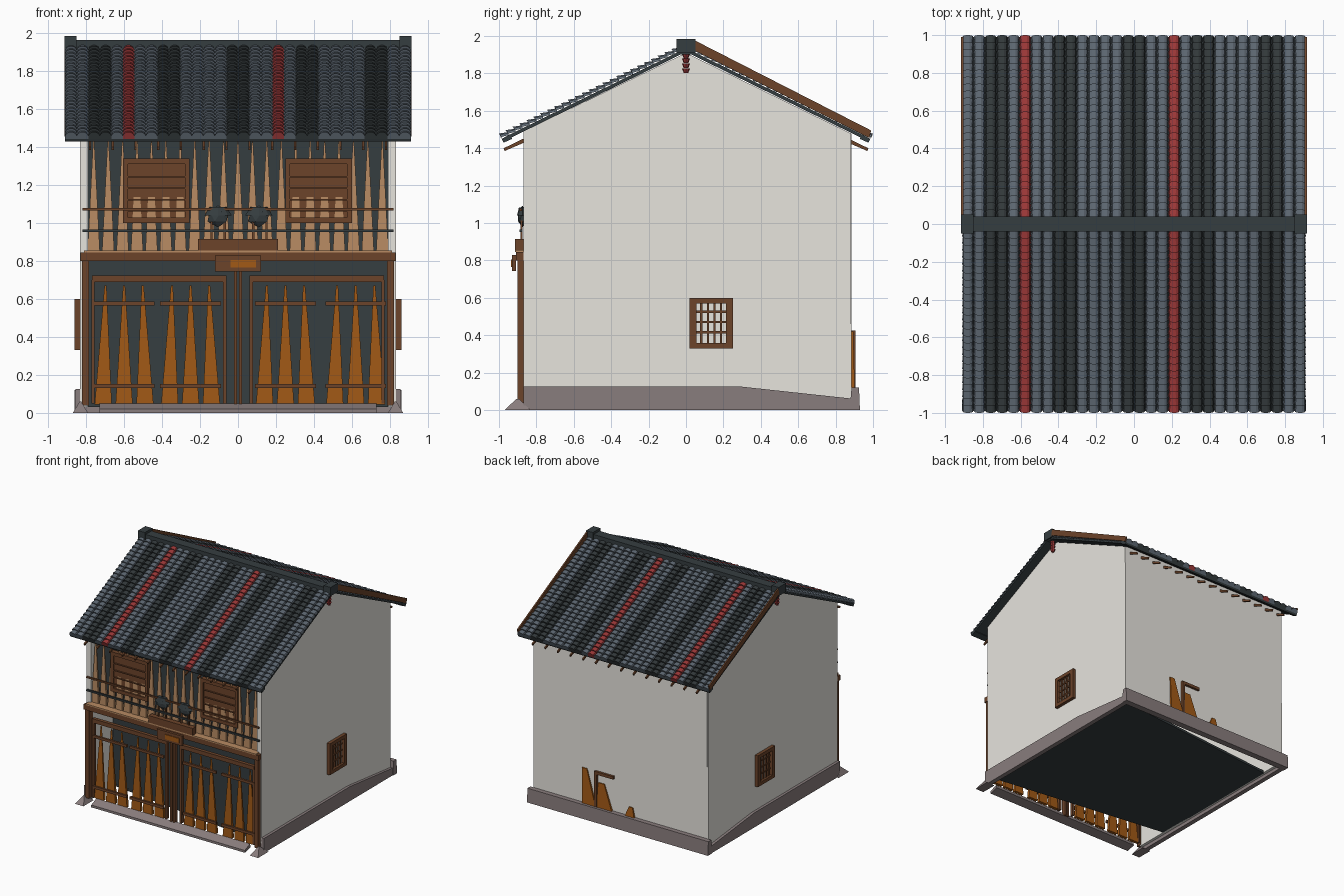
import bpy, bmesh, math
from mathutils import Matrix

if "Cube" in bpy.data.objects:
    bpy.data.objects.remove(bpy.data.objects["Cube"])


def material(name, rgb):
    m = bpy.data.materials.new(name)
    m.use_nodes = True
    m.diffuse_color = (*rgb, 1)
    bsdf = next(n for n in m.node_tree.nodes if n.type == 'BSDF_PRINCIPLED')
    bsdf.inputs["Base Color"].default_value = (*rgb, 1)
    bsdf.inputs["Roughness"].default_value = 0.8
    return m


PLASTER = material("plaster white", (0.80, 0.78, 0.73))
SLATE = material("slate blue", (0.118, 0.147, 0.18))
DARK = material("dark tile", (0.036, 0.045, 0.048))
CHARCOAL = material("charcoal", (0.036, 0.047, 0.051))
RED = material("tile red", (0.36, 0.043, 0.043))
BROWN = material("timber brown", (0.15, 0.057, 0.023))
ORANGE = material("orange wood", (0.36, 0.10, 0.008))
TAN = material("pale wood", (0.48, 0.26, 0.125))
STONE = material("stone mauve", (0.25, 0.205, 0.205))


def finish(name, bm, *mats):
    bmesh.ops.recalc_face_normals(bm, faces=bm.faces)
    mesh = bpy.data.meshes.new(name)
    bm.to_mesh(mesh)
    bm.free()
    for m in mats:
        mesh.materials.append(m)
    ob = bpy.data.objects.new(name, mesh)
    bpy.context.collection.objects.link(ob)


def box(bm, x0, x1, y0, y1, z0, z1):
    size = Matrix.Diagonal((x1 - x0, y1 - y0, z1 - z0, 1))
    mid = Matrix.Translation(((x0 + x1) / 2, (y0 + y1) / 2, (z0 + z1) / 2))
    bmesh.ops.create_cube(bm, size=1, matrix=mid @ size)


def boxes(name, mat, *dims):
    bm = bmesh.new()
    for d in dims:
        box(bm, *d)
    finish(name, bm, mat)


def extrude(bm, points, vec):
    face = bm.faces.new([bm.verts.new(p) for p in points])
    ext = bmesh.ops.extrude_face_region(bm, geom=[face])["geom"]
    moved = [v for v in ext if isinstance(v, bmesh.types.BMVert)]
    bmesh.ops.translate(bm, verts=moved, vec=vec)


def prism(bm, outline, x0, x1):
    """Extrude a (y, z) outline along x."""
    extrude(bm, [(x0, y, z) for y, z in outline], (x1 - x0, 0, 0))


def slat(bm, x, y, z0, z1, w, lean=0.0, tip=0.1, depth=0.025):
    """Upright slat that tapers to a narrow tip."""
    rings = []
    for z, cx, k in ((z0, x, 1), (z1, x + lean, tip)):
        rings.append([bm.verts.new((cx + sx * w * k / 2, y + sy * depth * k / 2, z))
                      for sx, sy in ((-1, -1), (1, -1), (1, 1), (-1, 1))])
    low, top = rings
    bm.faces.new(low)
    bm.faces.new(top)
    for i in range(4):
        j = (i + 1) % 4
        bm.faces.new((low[i], low[j], top[j], top[i]))


SLOPE = 0.49


def deck(y):
    return 1.935 - SLOPE * abs(y)


# Plaster side walls with gables, and the back wall
bm = bmesh.new()
for s in (-1, 1):
    prism(bm, [(-.87, .03), (.885, .03), (.88, 1.48), (0, 1.91), (-.87, 1.49)], s * .79, s * .832)
box(bm, -.82, .82, .85, .885, .03, 1.48)
finish("plaster_walls", bm, PLASTER)

# Dark interior: skewed floor, lower and upper screens
bm = bmesh.new()
extrude(bm, [(.8, .86, .03), (.8, -.78, .03), (-.8, -.57, .03), (-.8, .7, .03)], (0, 0, .02))
finish("dark_floor", bm, CHARCOAL)
bm = bmesh.new()
extrude(bm, [(.79, -.78, .05), (-.79, -.57, .05), (-.79, -.57, .85), (.79, -.78, .85)], (0, .02, 0))
box(bm, -.79, .79, -.8, -.78, .85, 1.5)
finish("dark_screens", bm, CHARCOAL)

# Stone kerb: side strips fall towards the back, with corner stones in front
bm = bmesh.new()
for s in (-1, 1):
    prism(bm, [(-.87, 0), (.93, 0), (.9, .06), (.3, .125), (-.87, .125)], s * .815, s * .855)
    slat(bm, s * .83, -.9, 0, .06, .08, depth=.14)
prism(bm, [(.875, 0), (.93, 0), (.925, .12), (.885, .12)], -.86, .86)
prism(bm, [(-.95, 0), (-.87, .02), (-.88, .05), (-.95, .02)], -.73, .73)
finish("stone_kerb", bm, STONE)

# Roof deck with eave strips
bm = bmesh.new()
for s in (-1, 1):
    prism(bm, [(0, deck(0) - .02), (s * .97, deck(.97) - .02), (s * .97, deck(.97)), (0, deck(0))], -.905, .905)
    prism(bm, [(s * .93, 1.45), (s * .975, 1.43), (s * .985, 1.45), (s * .94, 1.475)], -.91, .91)
finish("roof_deck", bm, CHARCOAL)

# Overlapping rounded tiles: two dark columns in every six, plus two red ones
COLUMNS, ROWS = 30, 26
pitch, step = 1.82 / COLUMNS, .96 / ROWS
bm = bmesh.new()
for side in (-1, 1):
    for c in range(COLUMNS):
        cx = -.91 + (c + .5) * pitch
        index = 2 if c in (5, 18) else int(c % 6 in (2, 3))
        for r in range(ROWS):
            y_up = .025 + r * step
            y_low = y_up + step * 1.08
            rings = []
            for y, lift, grow, droop in ((y_up, 0, .85, 0), (y_low, .009, 1, .014)):
                ring = []
                for k in range(6):
                    a = math.pi * k / 5
                    ring.append(bm.verts.new((cx - math.cos(a) * pitch * .5 * grow,
                                              side * min(y + droop * math.sin(a), 1),
                                              deck(y) + lift + .02 * math.sin(a) * grow)))
                rings.append(ring)
            up, low = rings
            faces = [bm.faces.new((up[k], up[k + 1], low[k + 1], low[k])) for k in range(5)]
            lip = [bm.verts.new((v.co.x, v.co.y - side * .004, deck(y_low) - .008)) for v in (low[0], low[-1])]
            faces.append(bm.faces.new(low + [lip[1], lip[0]]))
            for f in faces:
                f.material_index = index
finish("roof_tiles", bm, SLATE, DARK, RED)

# Ridge with end caps
boxes("roof_ridge", CHARCOAL, (-.9, .9, -.04, .04, 1.9, 1.965),
      (-.915, -.85, -.05, .05, 1.91, 1.985), (.85, .915, -.05, .05, 1.91, 1.985))

# Barge boards along the rear slope
bm = bmesh.new()
for s in (-1, 1):
    prism(bm, [(.04, 1.925), (.98, 1.455), (.99, 1.495), (.05, 1.975)], s * .903, s * .915)
finish("barge_boards", bm, BROWN)

# Rafter ends under both eaves
bm = bmesh.new()
for s in (-1, 1):
    for i in range(14):
        x = -.78 + i * .12
        prism(bm, [(s * .82, 1.45), (s * .97, 1.385), (s * .975, 1.4), (s * .82, 1.475)], x - .006, x + .006)
finish("rafter_ends", bm, BROWN)

# Red gable pendants
bm = bmesh.new()
for s in (-1, 1):
    for i in range(5):
        bmesh.ops.create_cone(bm, cap_ends=True, segments=8, radius1=.012, radius2=.022,
                              depth=.024, matrix=Matrix.Translation((s * .865, 0, 1.815 + i * .026)))
finish("gable_pendants", bm, RED)

# Barred side windows
bm = bmesh.new()
for s in (-1, 1):
    def bar(y0, y1, z0, z1, out):
        box(bm, *sorted((s * .82, s * out)), y0, y1, z0, z1)
    for y in (.02, .215):
        bar(y, y + .035, .33, .6, .86)
    for z in (.33, .57):
        bar(.02, .25, z, z + .03, .86)
    for i in range(4):
        bar(.076 + i * .035, .088 + i * .035, .34, .58, .846)
    for i in range(3):
        bar(.04, .23, .41 + i * .055, .422 + i * .055, .842)
finish("side_windows", bm, BROWN)

# Ground floor timber frame: posts, lintel, door frames
bm = bmesh.new()
for s in (-1, 1):
    box(bm, *sorted((s * .785, s * .822)), -.9, -.85, .04, .82)
    box(bm, *sorted((s * .005, s * .022)), -.89, -.85, .02, .82)
    box(bm, *sorted((s * .06, s * .77)), -.88, -.85, .69, .725)
    box(bm, *sorted((s * .06, s * .08)), -.88, -.85, .05, .7)
    box(bm, *sorted((s * .755, s * .772)), -.88, -.85, .05, .7)
box(bm, -.83, .83, -.91, -.84, .8, .845)
finish("ground_floor_frame", bm, BROWN)

# Lattice doors: three tapered slats and two rails in each panel
slats, rails = bmesh.new(), bmesh.new()
for left in (-.76, -.41, .09, .46):
    for i in range(3):
        slat(slats, left + .05 + i * .11, -.86, .045, .67, .09, .012 - .012 * i, .12)
    for z in (.13, .565):
        box(rails, left, left + .32, -.885, -.868, z, z + .022)
finish("door_slats", slats, ORANGE)
finish("door_rails", rails, BROWN)

# Ledge between storeys
boxes("storey_ledge", TAN, (-.81, .81, -.915, -.7, .845, .855))

# Upper storey slats
bm = bmesh.new()
for i in range(21):
    slat(bm, -.76 + i * .076, -.845, .855, 1.43, .064)
finish("upper_slats", bm, TAN)

# Upper lattice shutters
bm = bmesh.new()
for x in (-.605, .25):
    box(bm, x, x + .35, -.852, -.825, 1.0, 1.34)
    for z in (1.0, 1.31):
        box(bm, x, x + .35, -.865, -.835, z, z + .03)
    for dx in (0, .325):
        box(bm, x + dx, x + dx + .025, -.865, -.835, 1.0, 1.34)
    for i in range(4):
        box(bm, x, x + .35, -.862, -.85, 1.06 + i * .06, 1.067 + i * .06)
finish("upper_shutters", bm, BROWN)

# Balcony rails with small supports
boxes("balcony_rails", BROWN, (-.82, .82, -.89, -.878, 1.065, 1.078),
      *[(x - .006, x + .006, -.885, -.875, .855, 1.07) for x in (-.14, -.07, .08, .15)])
boxes("balcony_lower_rail", DARK, (-.82, .82, -.89, -.875, .952, .966))

# Sign beam and hanging sign board
boxes("sign_beam", BROWN, (-.21, .21, -.915, -.87, .855, .915))
boxes("sign_board", BROWN, (-.12, .12, -.93, -.91, .745, .83))
boxes("sign_panel", ORANGE, (-.04, .095, -.935, -.93, .765, .805))

# Dark lanterns: round bodies with a wide cap
bm = bmesh.new()
for x in (-.105, .11):
    at = Matrix.Translation((x, -.875, 1.035))
    bmesh.ops.create_icosphere(bm, subdivisions=1, radius=1,
                               matrix=at @ Matrix.Diagonal((.062, .027, .058, 1)))
    bmesh.ops.create_cone(bm, cap_ends=True, segments=8, radius1=.072, radius2=.045, depth=.045,
                          matrix=at @ Matrix.Translation((0, 0, .027)) @ Matrix.Diagonal((1, .4, 1, 1)))
finish("lanterns", bm, CHARCOAL)

# Tapered slats and a bracket showing on the back wall
bm = bmesh.new()
for x, top, w, lean in ((.29, .42, .13, .05), (.15, .33, .16, .03), (-.09, .2, .1, -.01)):
    slat(bm, x, .89, .1, top, w, lean, .35)
finish("rear_slats", bm, ORANGE)
boxes("rear_bracket", BROWN, (.215, .24, .88, .905, .1, .42), (.06, .24, .88, .905, .4, .425))
